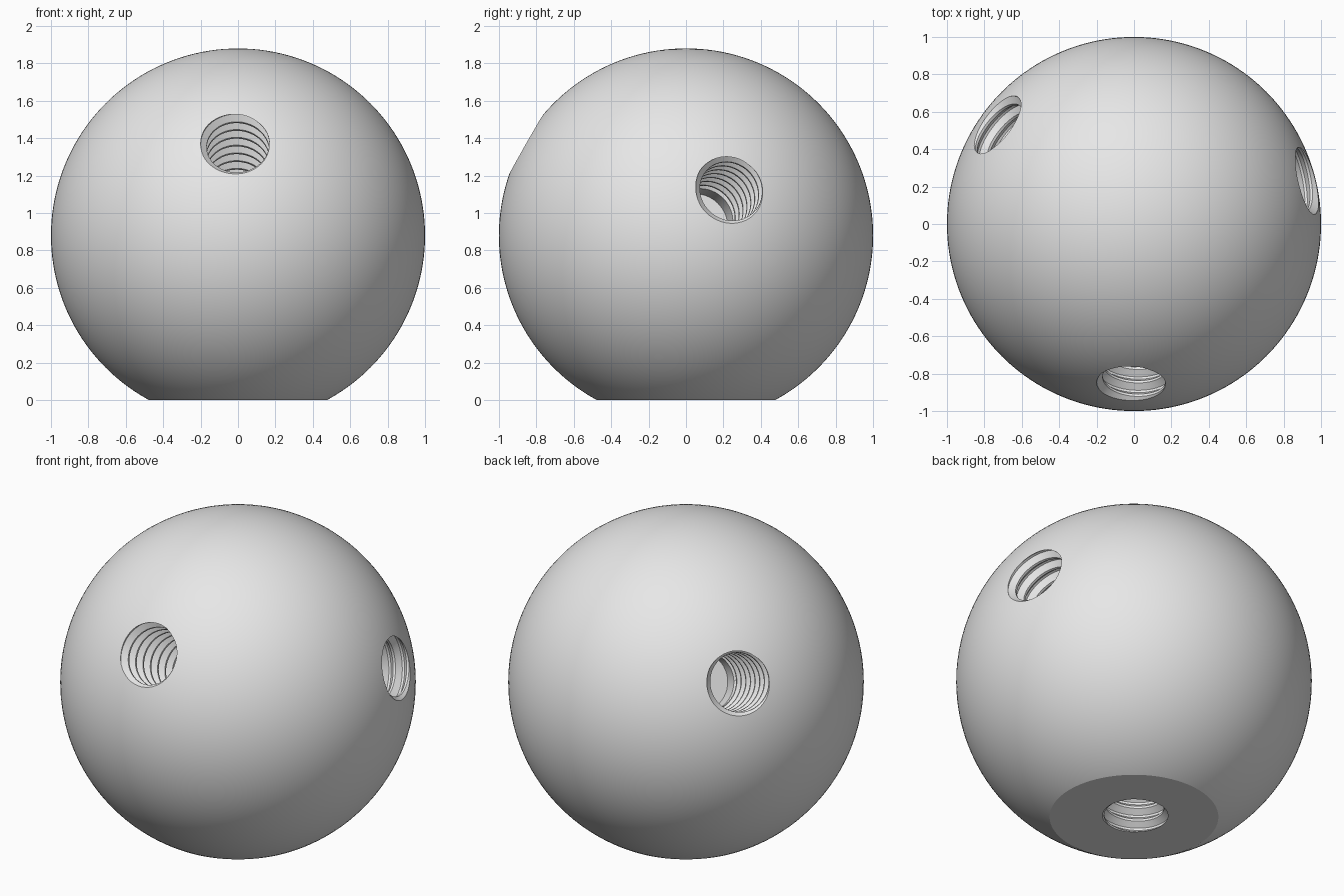
import bpy, bmesh, math
from mathutils import Matrix, Vector

if "Cube" in bpy.data.objects:
    bpy.data.objects.remove(bpy.data.objects["Cube"])

CZ = 0.88                      # height of the ball centre above the flat foot
MINOR, MAJOR, PITCH = 0.168, 0.2, 0.083
FLOOR, START, END = 0.24, 0.35, 1.12   # distances from ball centre along a hole
SEG = 48
# thread profile over one pitch: (fraction of pitch, radius)
PROFILE = [(-0.415, MINOR), (-0.085, MAJOR), (0.085, MAJOR), (0.415, MINOR)]


def new_object(name, bm):
    me = bpy.data.meshes.new(name)
    bm.to_mesh(me)
    bm.free()
    ob = bpy.data.objects.new(name, me)
    bpy.context.collection.objects.link(ob)
    return ob


def threaded_cutter(name, direction):
    """Closed screw-shaped solid: plain bore end plus right-hand thread."""
    bm = bmesh.new()
    turns = range(-12, 6)
    rows = [(n + f, r) for n in turns for f, r in PROFILE]
    cols = []
    for s in range(SEG):
        a = 2 * math.pi * s / SEG
        col = []
        for t, r in rows:
            z = 0.98 + PITCH * (t + s / SEG - 0.5)
            if z <= START or z >= END:
                z, r = min(max(z, START), END), MINOR
            col.append(bm.verts.new((r * math.cos(a), r * math.sin(a), z)))
        cols.append(col)
    last = len(rows) - 1
    for s in range(SEG):
        shift = len(PROFILE) if s == SEG - 1 else 0   # helix seam
        a, b = cols[s], cols[(s + 1) % SEG]
        for j in range(last):
            quad = [a[j], b[min(j + shift, last)],
                    b[min(j + 1 + shift, last)], a[j + 1]]
            quad = list(dict.fromkeys(quad))
            bm.faces.new(quad)
    # plain bore below the thread, then both end caps
    low = [bm.verts.new((c[0].co.x, c[0].co.y, FLOOR)) for c in cols]
    for s in range(SEG):
        k = (s + 1) % SEG
        bm.faces.new([low[s], low[k], cols[k][0], cols[s][0]])
    bm.faces.new(low)
    bm.faces.new([c[last] for c in cols])
    bmesh.ops.remove_doubles(bm, verts=bm.verts, dist=1e-5)
    bmesh.ops.dissolve_degenerate(bm, edges=bm.edges, dist=1e-5)
    bmesh.ops.recalc_face_normals(bm, faces=bm.faces)
    ob = new_object(name, bm)
    ob.matrix_world = (Matrix.Translation((0, 0, CZ)) @
                       direction.to_track_quat('Z', 'Y').to_matrix().to_4x4())
    ob.hide_render = True
    return ob


def aim(azimuth, elevation):
    a, e = math.radians(azimuth), math.radians(elevation)
    return Vector((math.cos(e) * math.cos(a), math.cos(e) * math.sin(a), math.sin(e)))


# ball with a flat foot
bm = bmesh.new()
bmesh.ops.create_uvsphere(bm, u_segments=160, v_segments=80, radius=1.0,
                          matrix=Matrix.Translation((0, 0, CZ)))
cut = bmesh.ops.bisect_plane(bm, geom=bm.verts[:] + bm.edges[:] + bm.faces[:],
                             plane_co=(0, 0, 0), plane_no=(0, 0, 1), clear_inner=True)
bmesh.ops.holes_fill(bm, edges=[e for e in bm.edges if e.is_boundary], sides=0)
bmesh.ops.recalc_face_normals(bm, faces=bm.faces)
ball = new_object("ball", bm)

# threaded holes: front, right, back left, underside
holes = {"front_hole": aim(-90, 30), "right_hole": aim(15, 14.5),
         "back_hole": aim(145, 23.5), "foot_hole": Vector((0, 0, -1))}
cutters = []
for name, d in holes.items():
    c = threaded_cutter(name + "_cutter", d)
    cutters.append(c)
    mod = ball.modifiers.new(name, 'BOOLEAN')
    mod.operation, mod.solver, mod.object = 'DIFFERENCE', 'EXACT', c

bpy.context.view_layer.update()
bpy.context.view_layer.objects.active = ball
ball.select_set(True)
for name in holes:
    bpy.ops.object.modifier_apply(modifier=name)
for c in cutters:
    bpy.data.objects.remove(c)

# single plain colour
grey = bpy.data.materials.new("light grey")
grey.diffuse_color = (0.8, 0.8, 0.8, 1)
grey.use_nodes = True
grey.node_tree.nodes["Principled BSDF"].inputs["Base Color"].default_value = grey.diffuse_color
ball.data.materials.clear()
ball.data.materials.append(grey)
bpy.ops.object.shade_smooth_by_angle(angle=math.radians(25))
